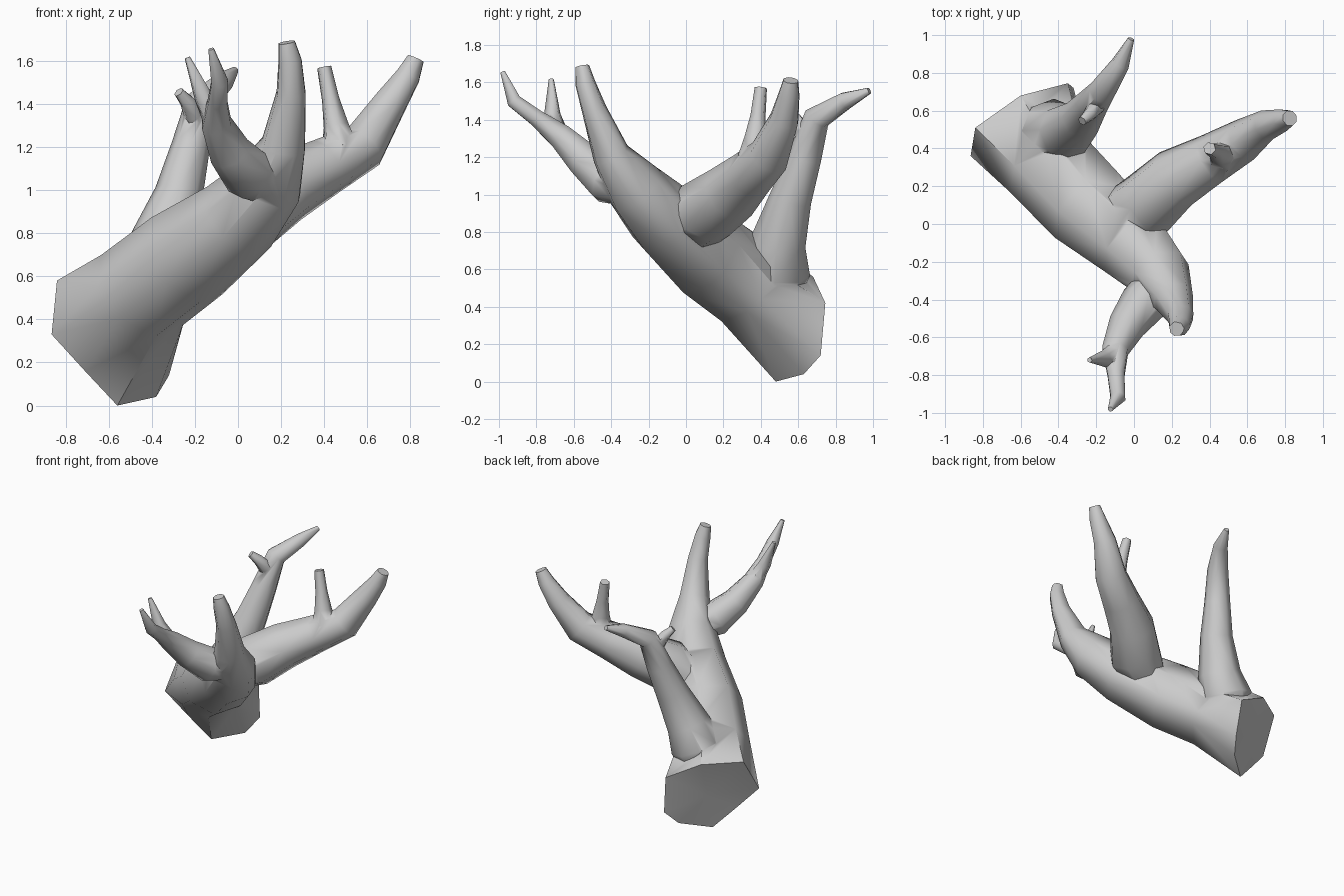
import bpy, bmesh, math
from mathutils import Vector

if "Cube" in bpy.data.objects:
    bpy.data.objects.remove(bpy.data.objects["Cube"])


def limb(name, path, sides=8, first=None):
    """Loft a tapering limb through (x, y, z, radius) stations."""
    pts = [Vector(p[:3]) for p in path]
    n = len(pts)
    tang = []
    for i in range(n):
        a = (pts[i] - pts[i - 1]).normalized() if i else Vector()
        b = (pts[i + 1] - pts[i]).normalized() if i < n - 1 else Vector()
        tang.append((a + b).normalized())
    bm = bmesh.new()
    rings = []
    if first:
        # explicit cut outline; later rings follow its directions
        raw = [Vector(p) for p in first]
        offs = [(p - pts[0]) for p in raw]
        offs = [(o - tang[0] * o.dot(tang[0])).normalized() for o in offs]
        rings.append([bm.verts.new(p) for p in raw])
    else:
        u = tang[0].orthogonal().normalized()
        v = tang[0].cross(u)
        offs = [u * math.cos(k * math.tau / sides) + v * math.sin(k * math.tau / sides)
                for k in range(sides)]
    for i in range(n):
        if i:
            q = tang[i - 1].rotation_difference(tang[i])
            offs = [q @ o for o in offs]
        if i or not first:
            rings.append([bm.verts.new(pts[i] + o * path[i][3]) for o in offs])
    for r, s in zip(rings, rings[1:]):
        for k in range(len(r)):
            m = (k + 1) % len(r)
            bm.faces.new((r[k], r[m], s[m], s[k]))
    for ring in (rings[0], rings[-1]):
        c = bm.verts.new(sum((v.co for v in ring), Vector()) / len(ring))
        for k in range(len(ring)):
            bm.faces.new((ring[k], ring[(k + 1) % len(ring)], c))
    bmesh.ops.triangulate(bm, faces=[f for f in bm.faces if len(f.verts) > 3])
    bmesh.ops.recalc_face_normals(bm, faces=bm.faces)
    me = bpy.data.meshes.new(name)
    bm.to_mesh(me)
    bm.free()
    ob = bpy.data.objects.new(name, me)
    bpy.context.collection.objects.link(ob)
    return ob


# trunk: cut end at lower back left, running into the upright front stem
cut = [(-.84, .51, .58), (-.865, .36, .33), (-.71, .42, .16), (-.56, .48, 0),
       (-.38, .63, .04), (-.32, .72, .14), (-.35, .745, .42), (-.60, .68, .56)]
trunk = limb("branching_trunk", [
    (-.60, .55, .30, .3), (-.45, .31, .53, .25), (-.24, .09, .69, .245),
    (.0, -.12, .87, .205), (.14, -.27, 1.03, .165), (.21, -.40, 1.21, .105),
    (.245, -.49, 1.45, .07), (.24, -.54, 1.60, .056), (.225, -.555, 1.685, .04)], first=cut)

parts = [
    # back branch and its twig
    limb("back_branch", [
        (-.46, .46, .48, .15), (-.425, .485, .59, .18), (-.36, .49, .74, .15),
        (-.275, .56, .98, .113), (-.22, .635, 1.2, .09), (-.17, .70, 1.41, .073),
        (-.07, .85, 1.50, .05), (-.015, .98, 1.555, .018)]),
    limb("back_twig", [(-.185, .66, 1.29, .045), (-.205, .615, 1.35, .048),
                       (-.235, .58, 1.41, .037), (-.275, .545, 1.455, .025)], 6),
    # right branch and its twig
    limb("right_branch", [
        (-.13, .02, .79, .13), (.07, .10, .91, .185), (.22, .24, 1.01, .165),
        (.41, .345, 1.11, .135), (.585, .445, 1.205, .115), (.705, .525, 1.40, .082),
        (.79, .55, 1.53, .06), (.825, .56, 1.61, .042)]),
    limb("right_twig", [(.47, .36, 1.2, .085), (.455, .37, 1.30, .06),
                        (.43, .385, 1.42, .042), (.40, .40, 1.57, .034)], 6),
    # front branch, webbed into the stem, and its twig
    limb("front_branch", [
        (.14, -.28, 1.03, .10), (.05, -.42, 1.075, .125), (-.04, -.54, 1.18, .10),
        (-.10, -.67, 1.31, .073), (-.095, -.80, 1.41, .048), (-.085, -.92, 1.50, .042),
        (-.125, -.98, 1.655, .014)], 8),
    limb("front_twig", [(-.10, -.68, 1.31, .06), (-.16, -.715, 1.43, .045),
                        (-.235, -.72, 1.615, .014)], 6),
]

# fuse the limbs into one skin
bpy.context.view_layer.objects.active = trunk
for p in parts:
    mod = trunk.modifiers.new("join", 'BOOLEAN')
    mod.operation = 'UNION'
    mod.solver = 'EXACT'
    mod.object = p
    bpy.ops.object.modifier_apply(modifier=mod.name)
    bpy.data.objects.remove(p)

trunk.select_set(True)
bpy.ops.object.shade_smooth_by_angle(angle=math.radians(62))
